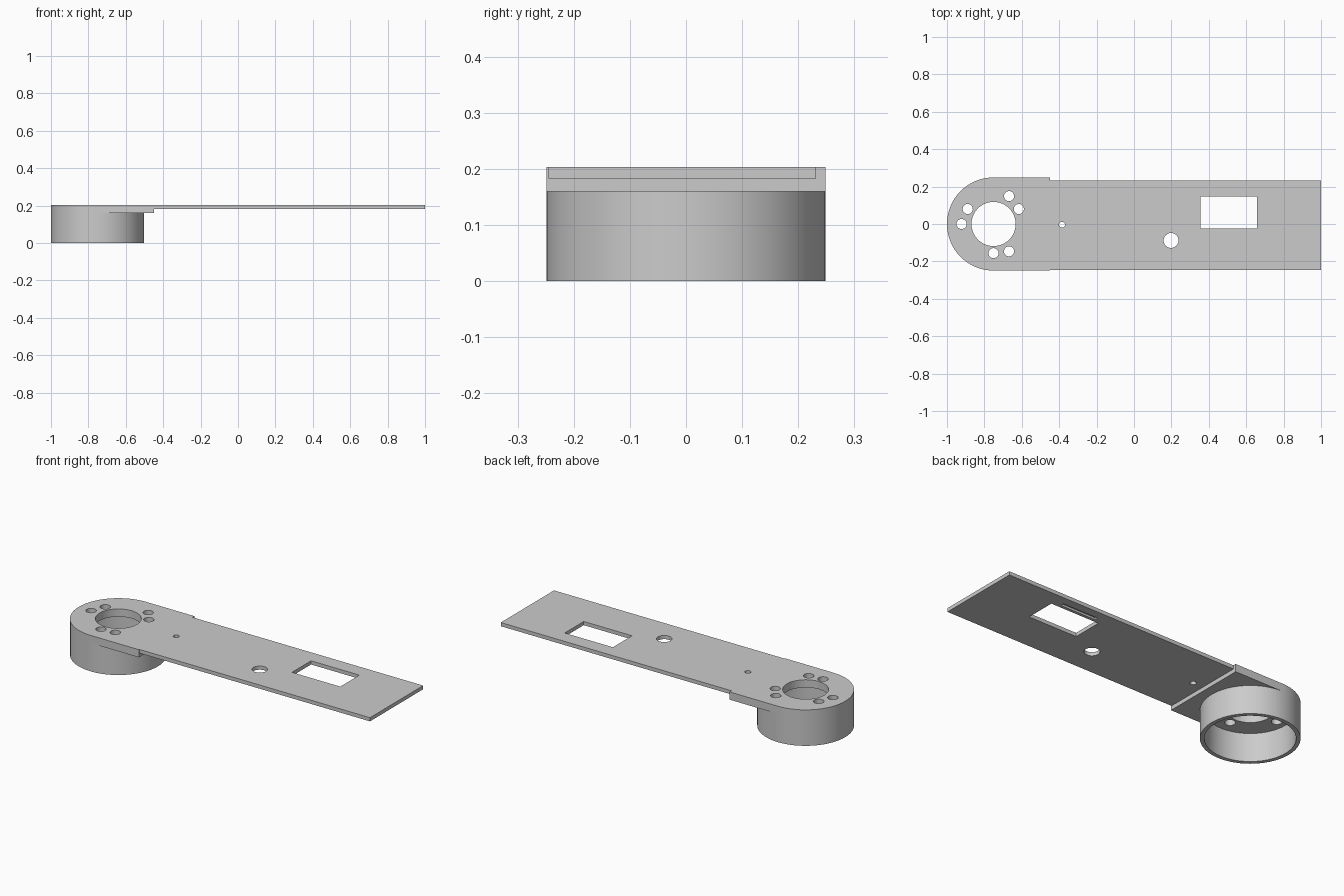
import bpy, bmesh, math

old = bpy.data.objects.get("Cube")
if old:
    bpy.data.objects.remove(old, do_unlink=True)

grey = bpy.data.materials.new("light grey")
grey.use_nodes = True
colour = (0.6, 0.6, 0.6, 1)
grey.diffuse_color = colour
grey.node_tree.nodes["Principled BSDF"].inputs["Base Color"].default_value = colour

HUB_X, HUB_R = -0.751, 0.249
TOP, HUB_FLOOR, ARM_FLOOR = 0.204, 0.16, 0.183


def arc(x, y, r, start=0, end=360, steps=64):
    count = steps if end - start == 360 else steps + 1
    angles = [math.radians(start + (end - start) * i / steps) for i in range(count)]
    return [(x + r * math.cos(a), y + r * math.sin(a)) for a in angles]


def rectangle(x0, x1, y0, y1):
    return [(x0, y0), (x1, y0), (x1, y1), (x0, y1)]


def prism(name, outline, z0, z1):
    """Extrude a flat outline upwards into a solid."""
    bm = bmesh.new()
    base = bm.faces.new([bm.verts.new((x, y, z0)) for x, y in outline])
    grown = bmesh.ops.extrude_face_region(bm, geom=[base])
    top = [v for v in grown["geom"] if isinstance(v, bmesh.types.BMVert)]
    bmesh.ops.translate(bm, verts=top, vec=(0, 0, z1 - z0))
    bmesh.ops.recalc_face_normals(bm, faces=bm.faces)
    mesh = bpy.data.meshes.new(name)
    bm.to_mesh(mesh)
    bm.free()
    mesh.materials.append(grey)
    obj = bpy.data.objects.new(name, mesh)
    bpy.context.collection.objects.link(obj)
    return obj


def combine(target, tool, operation):
    mod = target.modifiers.new(operation.title(), "BOOLEAN")
    mod.object, mod.operation, mod.solver = tool, operation, "EXACT"
    bpy.context.view_layer.objects.active = target
    bpy.ops.object.modifier_apply(modifier=mod.name)
    bpy.data.objects.remove(tool, do_unlink=True)


# Round hub with a straight-sided collar and the long thin arm
collar = arc(HUB_X, 0, HUB_R, 90, 270, 32) + [(-0.448, -HUB_R), (-0.448, HUB_R)]
bracket = prism("bracket_arm", collar, HUB_FLOOR, TOP)
combine(bracket, prism("hub", arc(HUB_X, 0, HUB_R), 0, HUB_FLOOR + 0.02), "UNION")
combine(bracket, prism("arm", rectangle(-0.6, 1, -0.245, 0.232), ARM_FLOOR, TOP), "UNION")

# Hollow underside of the hub
combine(bracket, prism("bore", arc(HUB_X, 0, 0.227), -0.1, HUB_FLOOR), "DIFFERENCE")

# Shaft hole, screw holes and arm holes: x, y, radius
holes = [(HUB_X, 0, 0.118), (-0.385, -0.004, 0.016), (0.198, -0.088, 0.04)]
screws = [(-0.922, 0), (-0.889, 0.08), (-0.668, 0.149),
          (-0.616, 0.08), (-0.751, -0.156), (-0.668, -0.146)]
holes += [(x, y, 0.027) for x, y in screws]
for x, y, r in holes:
    steps = 64 if r > 0.1 else 32
    combine(bracket, prism("drill", arc(x, y, r, steps=steps), 0.1, 0.3), "DIFFERENCE")

# Rectangular window and the shallow slot beside it underneath
combine(bracket, prism("window", rectangle(0.355, 0.658, -0.023, 0.148), 0.1, 0.3), "DIFFERENCE")
combine(bracket, prism("slot", rectangle(0.39, 0.61, 0.165, 0.185), 0.1, 0.194), "DIFFERENCE")

# Smooth curved walls, sharp rims
bpy.ops.object.select_all(action="DESELECT")
bracket.select_set(True)
bpy.context.view_layer.objects.active = bracket
bpy.ops.object.shade_smooth_by_angle(angle=math.radians(30))
